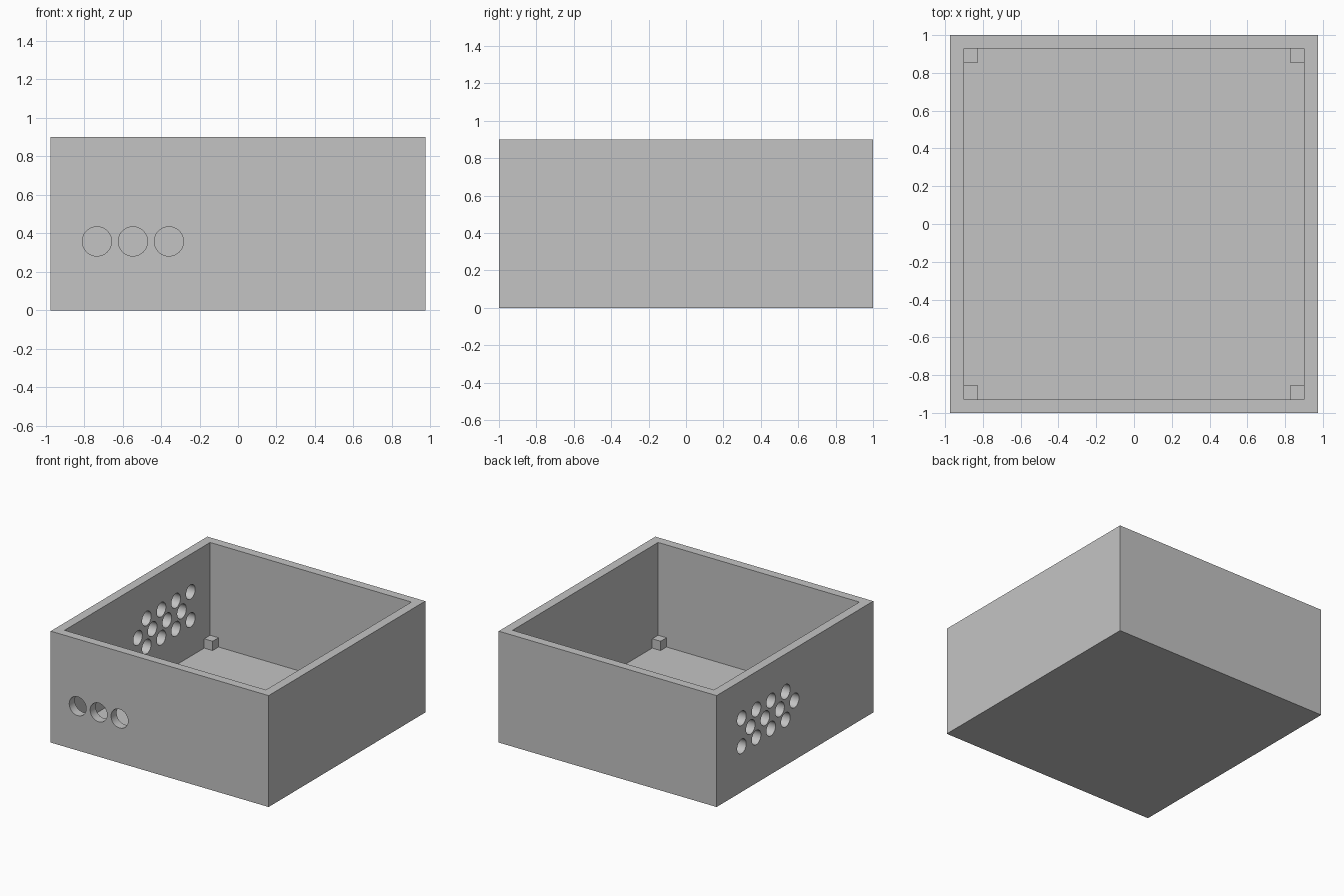
import bpy
from math import pi
from mathutils import Matrix

cube = bpy.data.objects.get("Cube")
if cube:
    bpy.data.objects.remove(cube, do_unlink=True)

# Overall sizes
HX, HY, HEIGHT = 0.974, 1.0, 0.9
WALL = 0.074
FLOOR = 0.075
POST = 0.075
IX, IY = HX - WALL, HY - WALL + 0.003

grey = bpy.data.materials.new("plain_grey")
grey.use_nodes = True
colour = (0.55, 0.55, 0.55, 1)
grey.diffuse_color = colour
grey.node_tree.nodes["Principled BSDF"].inputs["Base Color"].default_value = colour


def block(name, low, high):
    """Axis-aligned box between two corners."""
    bpy.ops.mesh.primitive_cube_add(size=1)
    ob = bpy.context.object
    ob.name = name
    size = [h - l for l, h in zip(low, high)]
    mid = [(h + l) / 2 for l, h in zip(low, high)]
    ob.data.transform(Matrix.Translation(mid) @ Matrix.Diagonal((*size, 1)))
    ob.data.materials.append(grey)
    return ob


def drill(name, centre, radius, rotation):
    """Hidden cylinder that pierces one wall."""
    bpy.ops.mesh.primitive_cylinder_add(vertices=48, radius=radius, depth=WALL * 2,
                                        location=centre, rotation=rotation)
    ob = bpy.context.object
    ob.name = name
    ob.data.materials.append(grey)
    ob.hide_render = True
    return ob


# Open box: solid block minus cavity and holes
box = block("box_shell", (-HX, -HY, 0), (HX, HY, HEIGHT))
cutters = [block("cavity_cutter", (-IX, -IY, FLOOR), (IX, IY, HEIGHT + 0.2))]

# Three round cable holes in the front wall
for i in range(3):
    cutters.append(drill("cable_hole_cutter", (-0.733 + 0.187 * i, -HY + WALL / 2, 0.358),
                         0.076, (pi / 2, 0, 0)))

# Staggered vent holes in the right wall
for row, z in enumerate((0.368, 0.481, 0.595)):
    for i in range(4):
        y = 0.68 - 0.187 * i - (0.113 if row == 1 else 0)
        cutters.append(drill("vent_hole_cutter", (-HX + WALL / 2, y, z),
                             0.058, (0, pi / 2, 0)))

for cutter in cutters:
    mod = box.modifiers.new("cut", 'BOOLEAN')
    mod.operation = 'DIFFERENCE'
    mod.solver = 'EXACT'
    mod.object = cutter
bpy.context.view_layer.objects.active = box
for mod in list(box.modifiers):
    bpy.ops.object.modifier_apply(modifier=mod.name)
for cutter in cutters:
    bpy.data.objects.remove(cutter, do_unlink=True)

# Smooth hole walls, crisp box edges
bpy.ops.object.select_all(action='DESELECT')
box.select_set(True)
bpy.context.view_layer.objects.active = box
bpy.ops.object.shade_smooth_by_angle(angle=pi / 6)

# Small square support posts in the four floor corners
for sx, side in ((-1, "right"), (1, "left")):
    for sy, end in ((-1, "front"), (1, "back")):
        xs = sorted((sx * IX, sx * (IX - POST)))
        ys = sorted((sy * IY, sy * (IY - POST)))
        block(f"{end}_{side}_post", (xs[0], ys[0], FLOOR), (xs[1], ys[1], FLOOR + POST))
